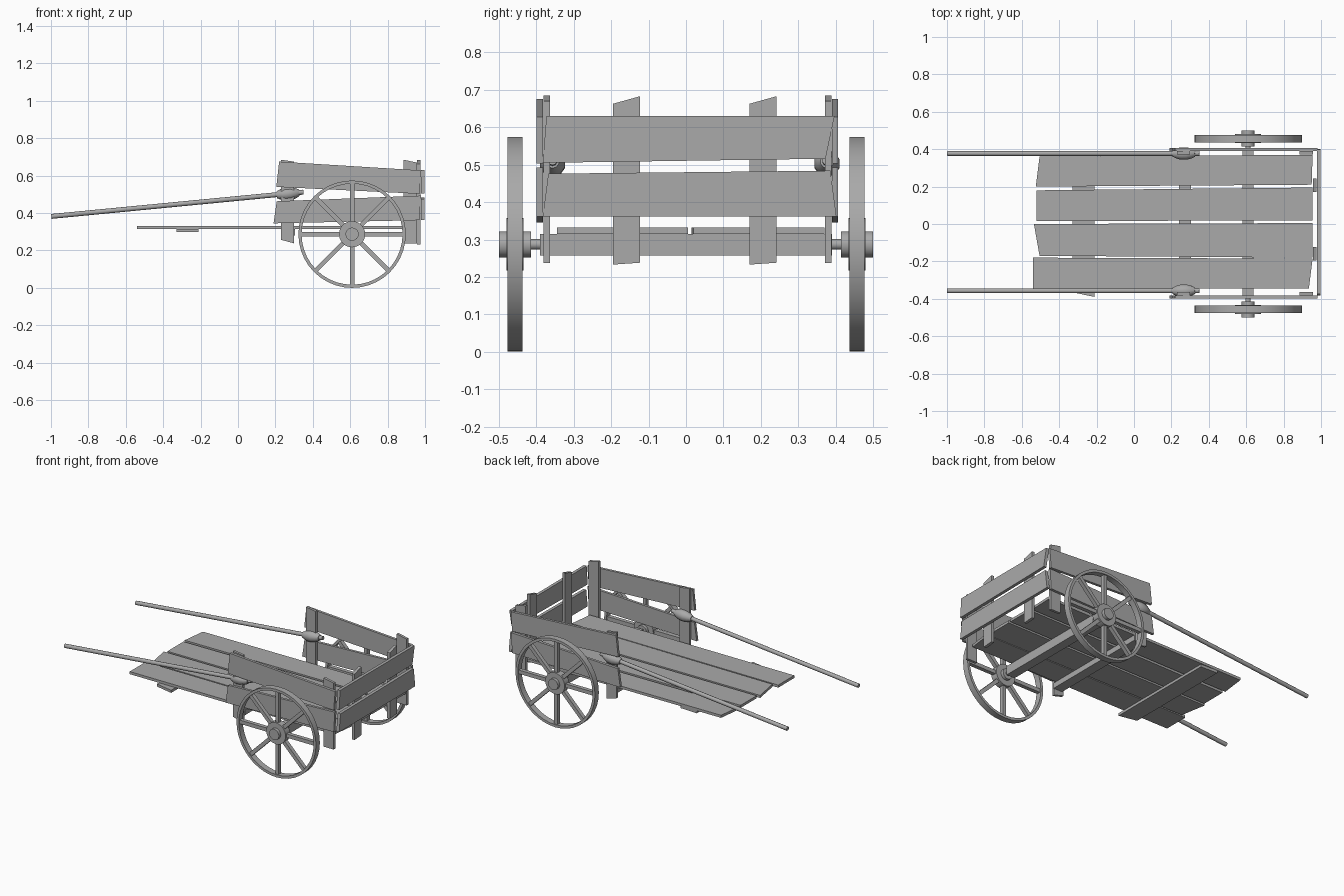
import bpy, bmesh, math
from mathutils import Vector, Matrix

cube = bpy.data.objects.get("Cube")
if cube:
    bpy.data.objects.remove(cube, do_unlink=True)

wood = bpy.data.materials.new("grey_wood")
wood.use_nodes = True
GREY = (0.4, 0.4, 0.4, 1)
wood.diffuse_color = GREY
wood.node_tree.nodes["Principled BSDF"].inputs["Base Color"].default_value = GREY


def finish(name, bm, smooth=False):
    bmesh.ops.recalc_face_normals(bm, faces=bm.faces[:])
    mesh = bpy.data.meshes.new(name)
    bm.to_mesh(mesh)
    bm.free()
    mesh.materials.append(wood)
    obj = bpy.data.objects.new(name, mesh)
    bpy.context.collection.objects.link(obj)
    if smooth:
        bpy.ops.object.select_all(action='DESELECT')
        obj.select_set(True)
        bpy.context.view_layer.objects.active = obj
        bpy.ops.object.shade_smooth_by_angle(angle=math.radians(40))
    return obj


def board(name, axis, outline, low, high):
    """Flat outline extruded along one axis (0 = x, 1 = y, 2 = z)."""
    bm = bmesh.new()
    rings = []
    for depth in (low, high):
        ring = []
        for point in outline:
            co = list(point)
            co.insert(axis, depth)
            ring.append(bm.verts.new(co))
        bm.faces.new(ring)
        rings.append(ring)
    n = len(outline)
    for i in range(n):
        j = (i + 1) % n
        bm.faces.new((rings[0][i], rings[0][j], rings[1][j], rings[1][i]))
    return finish(name, bm)


def rect(a0, a1, b0, b1):
    return [(a0, b0), (a1, b0), (a1, b1), (a0, b1)]


def lathe(bm, profile, start, direction, segments, closed=False):
    """Revolve (distance, radius) points about an axis."""
    turn = Vector((0, 0, 1)).rotation_difference(Vector(direction)).to_matrix()
    rings = []
    for dist, rad in profile:
        rings.append([bm.verts.new(Vector(start) + turn @ Vector((
            rad * math.cos(math.tau * k / segments),
            rad * math.sin(math.tau * k / segments), dist)))
            for k in range(segments)])
    pairs = list(zip(rings, rings[1:]))
    if closed:
        pairs.append((rings[-1], rings[0]))
    else:
        bm.faces.new(rings[0])
        bm.faces.new(rings[-1])
    for a, b in pairs:
        for k in range(segments):
            m = (k + 1) % segments
            bm.faces.new((a[k], a[m], b[m], b[k]))


# Floor planks, slightly uneven
planks = [
    [(-0.525, 0.2), (0.95, 0.21), (0.955, 0.37), (-0.505, 0.36)],
    [(-0.52, 0.015), (0.955, 0.02), (0.955, 0.195), (-0.52, 0.18)],
    [(-0.505, -0.17), (0.955, -0.18), (0.955, 0.005), (-0.535, 0.0)],
    [(-0.54, -0.345), (0.935, -0.345), (0.955, -0.185), (-0.54, -0.18)],
]
for i, outline in enumerate(planks):
    board(f"floor_plank_{i + 1}", 2, outline, 0.315, 0.332)

# Cross pieces under the floor
board("front_batten", 2, [(-0.33, -0.365), (-0.21, -0.39), (-0.21, 0.355),
                          (-0.33, 0.36)], 0.298, 0.315)
board("middle_batten", 2, rect(0.24, 0.305, -0.365, 0.37), 0.28, 0.315)
board("axle_beam", 2, rect(0.58, 0.64, -0.39, 0.39), 0.257, 0.315)

# Tail posts and tail boards
for name, y in (("right", -0.195), ("left", 0.17)):
    board(f"tail_post_{name}", 0, [(y, 0.233), (y + 0.072, 0.238),
                                   (y + 0.072, 0.683), (y, 0.663)], 0.958, 0.977)
board("tail_board_upper", 0, [(-0.383, 0.505), (0.373, 0.516),
                              (0.397, 0.63), (-0.373, 0.63)], 0.978, 0.998)
board("tail_board_lower", 0, [(-0.383, 0.362), (0.402, 0.362),
                              (0.386, 0.484), (-0.368, 0.476)], 0.978, 0.998)

HUB_X, HUB_Z, RADIUS = 0.61, 0.287, 0.287
for side, s in (("left", 1), ("right", -1)):
    # Side posts and boards
    def side_board(name, outline, near, far):
        low, high = sorted((0.004 + s * near, 0.004 + s * far))
        board(f"{side}_{name}", 1, outline, low, high)

    side_board("front_post", [(0.23, 0.257), (0.3, 0.238), (0.3, 0.675),
                              (0.23, 0.685)], 0.368, 0.385)
    side_board("rear_post", [(0.885, 0.237), (0.957, 0.237), (0.957, 0.67),
                             (0.885, 0.685)], 0.368, 0.385)
    side_board("upper_board", [(0.205, 0.54), (0.97, 0.503), (0.98, 0.628),
                               (0.22, 0.675)], 0.386, 0.403)
    side_board("lower_board", [(0.19, 0.345), (0.97, 0.362), (0.978, 0.493),
                               (0.207, 0.463)], 0.386, 0.403)

    # Shaft with its lashing
    y = 0.01 + s * 0.367
    tip, butt = Vector((-0.998, y, 0.382)), Vector((0.35, y, 0.512))
    bm = bmesh.new()
    lathe(bm, [(0, 0.013), ((butt - tip).length, 0.013)], tip, butt - tip, 10)
    finish(f"{side}_shaft", bm, True)
    bm = bmesh.new()
    lathe(bm, [(0, 0.018), (0.02, 0.028), (0.045, 0.035), (0.075, 0.035),
               (0.1, 0.028), (0.12, 0.018)], (0.207, y, 0.497), butt - tip, 10)
    finish(f"{side}_shaft_lashing", bm, True)

    # Wheel rim, spokes, hub and axle end
    def wheel_part(name, profile, closed=False):
        bm = bmesh.new()
        lathe(bm, profile, (HUB_X, 0, HUB_Z), (0, s, 0), 40, closed)
        finish(f"{side}_{name}", bm, True)

    wheel_part("wheel_rim", [(0.437, RADIUS), (0.477, RADIUS),
                             (0.477, RADIUS - 0.017), (0.437, RADIUS - 0.017)], True)
    wheel_part("wheel_hub", [(0.414, 0.035), (0.434, 0.035), (0.434, 0.07),
                             (0.48, 0.07), (0.48, 0.035), (0.5, 0.035)])
    wheel_part("axle_end", [(0.38, 0.014), (0.42, 0.014)])
    bm = bmesh.new()
    for k in range(8):
        place = (Matrix.Translation((HUB_X, s * 0.457, HUB_Z))
                 @ Matrix.Rotation(math.tau * k / 8, 4, 'Y')
                 @ Matrix.Translation((0, 0, 0.165))
                 @ Matrix.Diagonal((0.024, 0.026, 0.22, 1)))
        bmesh.ops.create_cube(bm, size=1, matrix=place)
    finish(f"{side}_wheel_spokes", bm)
